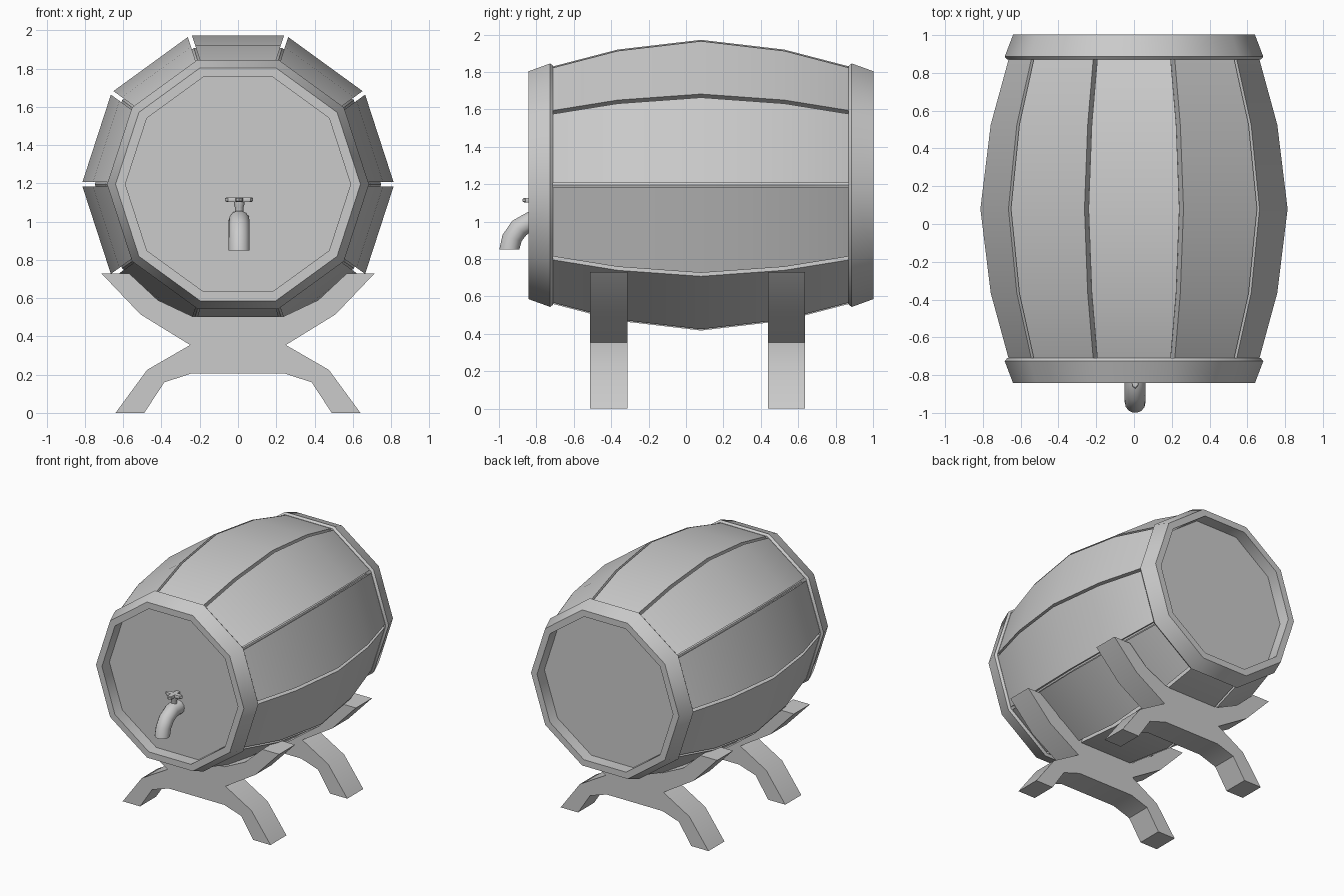
import bpy, bmesh
from math import sin, cos, tan, pi, radians

if "Cube" in bpy.data.objects:
    bpy.data.objects.remove(bpy.data.objects["Cube"])

CZ, MID = 1.195, 0.08          # barrel axis height and middle along y
H = pi / 10                    # half angle of one stave


def finish(name, bm, angle):
    bmesh.ops.recalc_face_normals(bm, faces=bm.faces)
    me = bpy.data.meshes.new(name)
    bm.to_mesh(me)
    bm.free()
    ob = bpy.data.objects.new(name, me)
    bpy.context.collection.objects.link(ob)
    bpy.ops.object.select_all(action='DESELECT')
    ob.select_set(True)
    bpy.context.view_layer.objects.active = ob
    bpy.ops.object.shade_smooth_by_angle(angle=radians(angle))
    return ob


def loft(name, rings, cyclic=False, angle=32):
    """Skin a list of equal point rings, capped or joined end to start."""
    bm = bmesh.new()
    vs = [[bm.verts.new(p) for p in r] for r in rings]
    n = len(vs[0])
    pairs = list(zip(vs, vs[1:])) + ([(vs[-1], vs[0])] if cyclic else [])
    for a, b in pairs:
        for i in range(n):
            j = (i + 1) % n
            bm.faces.new((a[i], a[j], b[j], b[i]))
    if not cyclic:
        bm.faces.new(vs[0])
        bm.faces.new(vs[-1])
    return finish(name, bm, angle)


def decagon(y, apothem):
    r = apothem / cos(H)
    return [(r * cos(2 * H * k), y, CZ + r * sin(2 * H * k)) for k in range(10)]


def disc(x, y, z, r, n=12):
    return [(x + r * cos(2 * pi * k / n), y + r * sin(2 * pi * k / n), z) for k in range(n)]


# bulge: distance from barrel middle and flat-side radius
HALF = [(0.82, 0.622), (0.795, 0.634), (0.445, 0.725), (0, 0.777)]
BULGE = [(MID - d, a) for d, a in HALF] + [(MID + d, a) for d, a in HALF[-2::-1]]

# inner barrel with the two heads as its caps
core = [(y, a - 0.065) for y, a in BULGE[1:-1]]
core = [(MID - 0.83, 0.575)] + core + [(MID + 0.83, 0.575)]
loft("inner_barrel", [decagon(y, a) for y, a in core])

# staves with open seams between them
for k in range(10):
    t = 2 * H * k
    rings = []
    for y, a in BULGE:
        ring = []
        inner = max(a - 0.075, 0.57)
        for rad, s in ((a, 1), (a, -1), (inner, -1), (inner, 1)):
            w = s * (rad * tan(H) - 0.012)
            ring.append((w * cos(t) + rad * sin(t), y, CZ - w * sin(t) + rad * cos(t)))
        rings.append(ring)
    loft(f"stave_{k + 1}", rings)

# end hoops
HOOP = [(0.922, 0.56), (0.922, 0.609), (0.806, 0.651), (0.79, 0.638), (0.79, 0.60), (0.815, 0.56)]
for name, s in (("front_hoop", -1), ("back_hoop", 1)):
    loft(name, [decagon(MID + s * d, a) for d, a in HOOP], cyclic=True, angle=40)

# cradle stands
SIDE = [(0.24, 0.207), (0.385, 0.16), (0.49, 0), (0.64, 0), (0.475, 0.225),
        (0.25, 0.355), (0.51, 0.515), (0.715, 0.73), (0.57, 0.73), (0.42, 0.59), (0.24, 0.505)]
OUTLINE = SIDE + [(-x, z) for x, z in reversed(SIDE)]
for name, y in (("front_stand", -0.512), ("back_stand", 0.438)):
    loft(name, [[(x, yy, z) for x, z in OUTLINE] for yy in (y, y + 0.198)])

# tap spout: centre y, z and tilt of each ring (90 = upright ring)
PATH = [(-0.74, 1.005, 90), (-0.83, 1.003, 82), (-0.892, 0.966, 45),
        (-0.93, 0.912, 18), (-0.945, 0.85, 0)]
TX, TY = 0.006, -0.80
R, N = 0.055, 14
rings = []
for y, z, tilt in PATH:
    c, s = cos(radians(tilt)), sin(radians(tilt))
    rings.append([(TX + R * cos(2 * pi * i / N), y - R * sin(2 * pi * i / N) * c,
                   z + R * sin(2 * pi * i / N) * s) for i in range(N)])
loft("tap_spout", rings)

# tap stem and four-lobed handle
loft("tap_stem", [disc(TX, TY, z, r) for z, r in
                  ((1.03, 0.022), (1.075, 0.022), (1.09, 0.028), (1.108, 0.028))])


def lobes(z, scale):
    pts = []
    for i in range(24):
        t = 2 * pi * i / 24
        r = scale * (0.05 + 0.023 * cos(4 * t))
        pts.append((TX + r * cos(t), TY + r * sin(t), z))
    return pts


loft("tap_handle", [lobes(1.103, 0.9), lobes(1.108, 1), lobes(1.122, 1), lobes(1.127, 0.9)])
